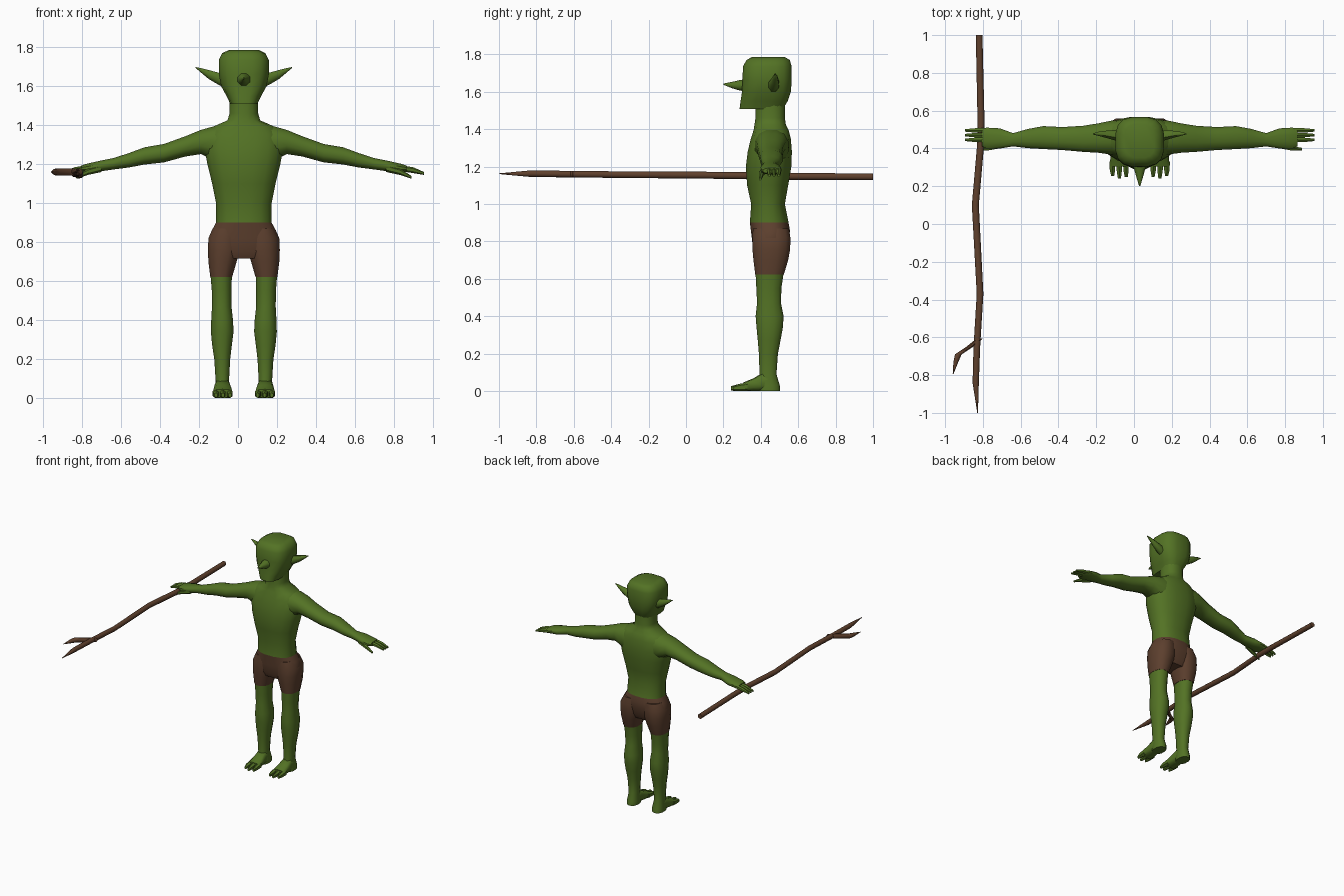
import bpy, bmesh, math

CX = 0.03  # body's symmetry plane


def material(name, rgb):
    m = bpy.data.materials.new(name)
    m.diffuse_color = (*rgb, 1)
    return m


GREEN = material("green skin", (0.087, 0.170, 0.018))
SHORTS = material("brown cloth", (0.108, 0.050, 0.027))
WOOD = material("brown wood", (0.115, 0.052, 0.026))


def loft(name, axis, rings, mat, n=12, power=2.4, mirror=False):
    """Skin through rings (position on axis, min/max of the other two axes)."""
    bm = bmesh.new()
    loops = []
    for a, u0, u1, v0, v1 in rings:
        loop = []
        for i in range(n):
            t = 2 * math.pi * (i + 0.5) / n
            c, s = math.cos(t), math.sin(t)
            u = (u0 + u1) / 2 + (u1 - u0) / 2 * math.copysign(abs(c) ** (2 / power), c)
            v = (v0 + v1) / 2 + (v1 - v0) / 2 * math.copysign(abs(s) ** (2 / power), s)
            p = {"x": (a, u, v), "y": (u, a, v), "z": (u, v, a)}[axis]
            loop.append(bm.verts.new((p[0] - CX, p[1], p[2])))
        loops.append(loop)
    for a, b in zip(loops, loops[1:]):
        for i in range(n):
            j = (i + 1) % n
            bm.faces.new((a[i], a[j], b[j], b[i]))
    bm.faces.new(loops[0])
    bm.faces.new(loops[-1])
    bmesh.ops.recalc_face_normals(bm, faces=bm.faces)
    me = bpy.data.meshes.new(name)
    bm.to_mesh(me)
    bm.free()
    me.materials.append(mat)
    ob = bpy.data.objects.new(name, me)
    ob.location.x = CX
    bpy.context.collection.objects.link(ob)
    bpy.ops.object.select_all(action="DESELECT")
    bpy.context.view_layer.objects.active = ob
    ob.select_set(True)
    bpy.ops.object.shade_smooth_by_angle(angle=math.radians(50))
    if mirror:
        ob.modifiers.new("Mirror", "MIRROR").use_mirror_merge = False
    return ob


# torso and neck
loft("torso", "z", [
    (0.90, -0.115, 0.175, 0.34, 0.55), (1.00, -0.115, 0.175, 0.347, 0.53),
    (1.10, -0.135, 0.195, 0.325, 0.548), (1.20, -0.160, 0.220, 0.318, 0.565),
    (1.28, -0.175, 0.235, 0.328, 0.568), (1.35, -0.165, 0.225, 0.345, 0.562),
    (1.395, -0.125, 0.185, 0.36, 0.55), (1.425, -0.055, 0.115, 0.365, 0.535),
    (1.46, -0.045, 0.105, 0.37, 0.53), (1.54, -0.045, 0.105, 0.37, 0.53)],
    GREEN, 16)

# head
loft("head", "z", [
    (1.508, -0.040, 0.100, 0.285, 0.52), (1.55, -0.060, 0.120, 0.290, 0.545),
    (1.60, -0.088, 0.148, 0.298, 0.562), (1.66, -0.100, 0.160, 0.300, 0.567),
    (1.735, -0.100, 0.160, 0.303, 0.567), (1.77, -0.082, 0.142, 0.322, 0.556),
    (1.785, -0.050, 0.110, 0.350, 0.53)], GREEN, 16, 3)

# nose
loft("nose", "y", [
    (0.33, -0.015, 0.075, 1.597, 1.672), (0.285, 0.000, 0.060, 1.605, 1.664),
    (0.245, 0.012, 0.048, 1.618, 1.654), (0.20, 0.027, 0.033, 1.637, 1.644)], GREEN, 8, 2)

# ears
loft("ears", "x", [
    (0.12, 0.435, 0.49, 1.585, 1.665), (0.16, 0.44, 0.50, 1.605, 1.672),
    (0.21, 0.455, 0.495, 1.635, 1.685), (0.245, 0.465, 0.49, 1.665, 1.693),
    (0.278, 0.474, 0.48, 1.694, 1.699)], GREEN, 8, 2, True)

# arms down to the palm
loft("arms", "x", [
    (0.10, 0.365, 0.55, 1.19, 1.408), (0.18, 0.365, 0.55, 1.215, 1.398),
    (0.25, 0.375, 0.535, 1.250, 1.378), (0.33, 0.38, 0.522, 1.238, 1.345),
    (0.44, 0.39, 0.515, 1.208, 1.305), (0.54, 0.395, 0.520, 1.197, 1.288),
    (0.62, 0.40, 0.505, 1.182, 1.258), (0.70, 0.41, 0.482, 1.172, 1.232),
    (0.77, 0.398, 0.508, 1.162, 1.218), (0.84, 0.398, 0.512, 1.158, 1.202),
    (0.865, 0.41, 0.505, 1.162, 1.193)], GREEN, 12, 2.3, True)

# three fingers and a thumb
for k in range(3):
    y = 0.432 + k * 0.025
    loft(f"finger_{k + 1}", "x", [
        (0.83, y, y + 0.027, 1.165, 1.196), (0.90, y, y + 0.027, 1.154, 1.184),
        (0.955, y + 0.006, y + 0.021, 1.145, 1.160)], GREEN, 6, 2, True)
loft("thumb", "x", [
    (0.76, 0.400, 0.440, 1.160, 1.200), (0.83, 0.388, 0.416, 1.145, 1.178),
    (0.89, 0.388, 0.404, 1.125, 1.140)], GREEN, 6, 2, True)

# shorts: hips plus two short legs
loft("shorts_hips", "z", [
    (0.715, -0.120, 0.180, 0.375, 0.52), (0.75, -0.145, 0.205, 0.358, 0.54),
    (0.82, -0.155, 0.215, 0.350, 0.555), (0.86, -0.137, 0.197, 0.345, 0.557),
    (0.90, -0.115, 0.175, 0.34, 0.55)], SHORTS, 16)
loft("shorts_legs", "z", [
    (0.622, 0.088, 0.204, 0.368, 0.525), (0.70, 0.065, 0.214, 0.358, 0.549),
    (0.76, 0.045, 0.217, 0.352, 0.560), (0.82, 0.042, 0.214, 0.352, 0.561),
    (0.87, 0.045, 0.188, 0.355, 0.553)], SHORTS, 12, 2.4, True)

# legs and heels
loft("legs", "z", [
    (0.0, 0.098, 0.182, 0.385, 0.505), (0.03, 0.096, 0.182, 0.385, 0.503),
    (0.09, 0.105, 0.176, 0.392, 0.485), (0.20, 0.099, 0.183, 0.388, 0.493),
    (0.27, 0.090, 0.194, 0.382, 0.507), (0.34, 0.081, 0.201, 0.375, 0.520),
    (0.40, 0.084, 0.199, 0.370, 0.524), (0.47, 0.092, 0.195, 0.378, 0.510),
    (0.55, 0.092, 0.196, 0.374, 0.512), (0.622, 0.090, 0.202, 0.370, 0.523)],
    GREEN, 12, 2.3, True)

# feet and toes
loft("feet", "y", [
    (0.46, 0.102, 0.178, 0.0, 0.08), (0.41, 0.100, 0.180, 0.0, 0.098),
    (0.36, 0.092, 0.186, 0.0, 0.068), (0.305, 0.088, 0.190, 0.0, 0.045)],
    GREEN, 10, 3, True)
for k in range(3):
    x = 0.086 + k * 0.036
    tip = (0.25, 0.24, 0.255)[k]
    loft(f"toe_{k + 1}", "y", [
        (0.33, x, x + 0.034, 0.0, 0.046), (0.285, x, x + 0.032, 0.0, 0.038),
        (tip, x + 0.006, x + 0.024, 0.002, 0.026)], GREEN, 6, 2.4, True)


# crooked staff with a forked tip
def stick(name, path):
    loft(name, "y", [(y, x - r, x + r, z - r, z + r) for x, y, z, r in path], WOOD, 8, 2)


stick("staff", [
    (-0.820, 1.0, 1.145, 0.019), (-0.810, 0.55, 1.148, 0.020), (-0.812, 0.42, 1.150, 0.020),
    (-0.840, 0.10, 1.154, 0.020), (-0.815, -0.37, 1.157, 0.019),
    (-0.832, -0.65, 1.160, 0.019), (-0.838, -0.84, 1.162, 0.018), (-0.828, -1.0, 1.162, 0.002)])
stick("staff_branch", [
    (-0.815, -0.605, 1.160, 0.018), (-0.870, -0.650, 1.160, 0.019),
    (-0.930, -0.690, 1.160, 0.019), (-0.943, -0.730, 1.160, 0.014),
    (-0.958, -0.795, 1.160, 0.002)])
